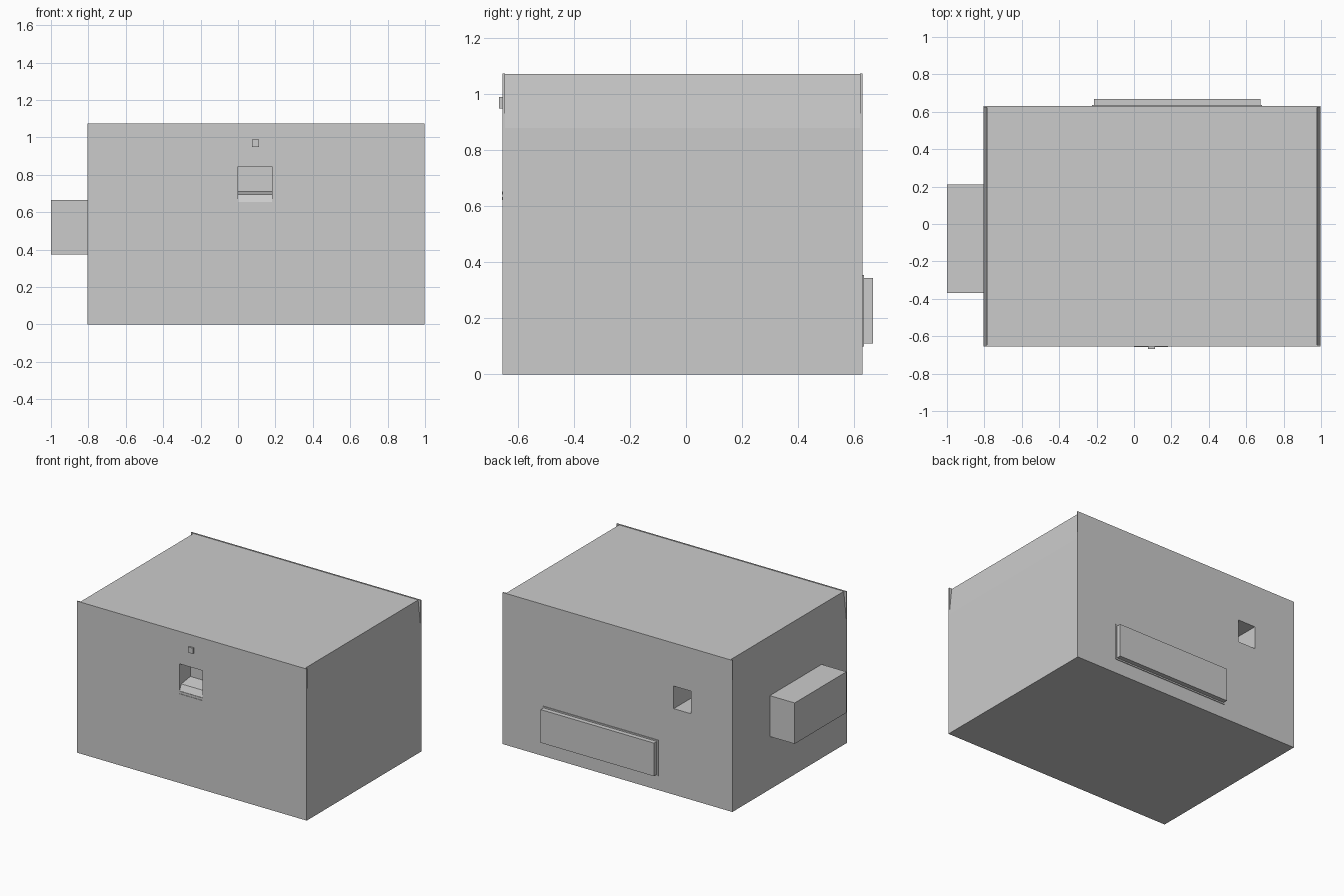
import bpy, bmesh

if "Cube" in bpy.data.objects:
    bpy.data.objects.remove(bpy.data.objects["Cube"])


def make(name, bm):
    bmesh.ops.recalc_face_normals(bm, faces=bm.faces)
    mesh = bpy.data.meshes.new(name)
    bm.to_mesh(mesh)
    bm.free()
    obj = bpy.data.objects.new(name, mesh)
    bpy.context.collection.objects.link(obj)
    return obj


def prism(name, points, direction):
    """Extrude a closed outline of 3D points along a direction."""
    bm = bmesh.new()
    face = bm.faces.new([bm.verts.new(p) for p in points])
    ext = bmesh.ops.extrude_face_region(bm, geom=[face])
    verts = [g for g in ext["geom"] if isinstance(g, bmesh.types.BMVert)]
    bmesh.ops.translate(bm, verts=verts, vec=direction)
    return make(name, bm)


def box(name, x0, x1, y0, y1, z0, z1):
    outline = [(x0, y0, z0), (x1, y0, z0), (x1, y0, z1), (x0, y0, z1)]
    return prism(name, outline, (0, y1 - y0, 0))


def cut(target, cutter):
    mod = target.modifiers.new("opening", "BOOLEAN")
    mod.operation = "DIFFERENCE"
    mod.solver = "EXACT"
    mod.object = cutter
    bpy.context.view_layer.objects.active = target
    bpy.ops.object.modifier_apply(modifier=mod.name)


L, R, F, B, H = -0.805, 0.998, -0.655, 0.63, 1.075
T = 0.008

# Cabinet core, whose sides lean inwards above the shoulder line
section = [(L, 0), (R, 0), (R, 0.88), (R - 0.02, H - 0.003),
           (L + 0.02, H - 0.003), (L, 0.88)]
core = prism("cabinet_core", [(x, F + T, z) for x, z in section], (0, B - F - 2 * T, 0))

# Rectangular end plates
front = box("front_plate", L, R, F, F + T, 0, H)
back = box("back_plate", L, R, B - T, B, 0, H)

# Recessed front hatch with a shallow tray floor
hatch = [(F - 0.05, 0.655), (F, 0.655), (F + 0.02, 0.695), (F + 0.12, 0.71),
         (F + 0.12, 0.845), (F - 0.05, 0.845)]
front_cutter = prism("front_hatch_cutter", [(0.0, y, z) for y, z in hatch], (0.182, 0, 0))
# Recessed back port
back_cutter = box("back_port_cutter", -0.48, -0.345, B - 0.25, B + 0.05, 0.61, 0.77)
for plate, cutter in ((front, front_cutter), (back, back_cutter)):
    cut(plate, cutter)
    cut(core, cutter)
    bpy.data.objects.remove(cutter)

# Ledge strips below the hatch, and the button above it
for i, z in enumerate((0.623, 0.642)):
    box(f"hatch_ledge_{i + 1}", 0.0, 0.182, F - 0.003, F + 0.003, z, z + 0.011)
box("button", 0.075, 0.112, -0.667, F + 0.002, 0.95, 0.99)

# Side housing
box("side_housing", -1.0, L + 0.002, -0.37, 0.21, 0.375, 0.665)

# Back panel with its thin backing frame
box("back_panel_frame", -0.225, 0.685, B - 0.002, B + 0.005, 0.10, 0.355)
box("back_panel", -0.215, 0.675, B, 0.667, 0.11, 0.345)
